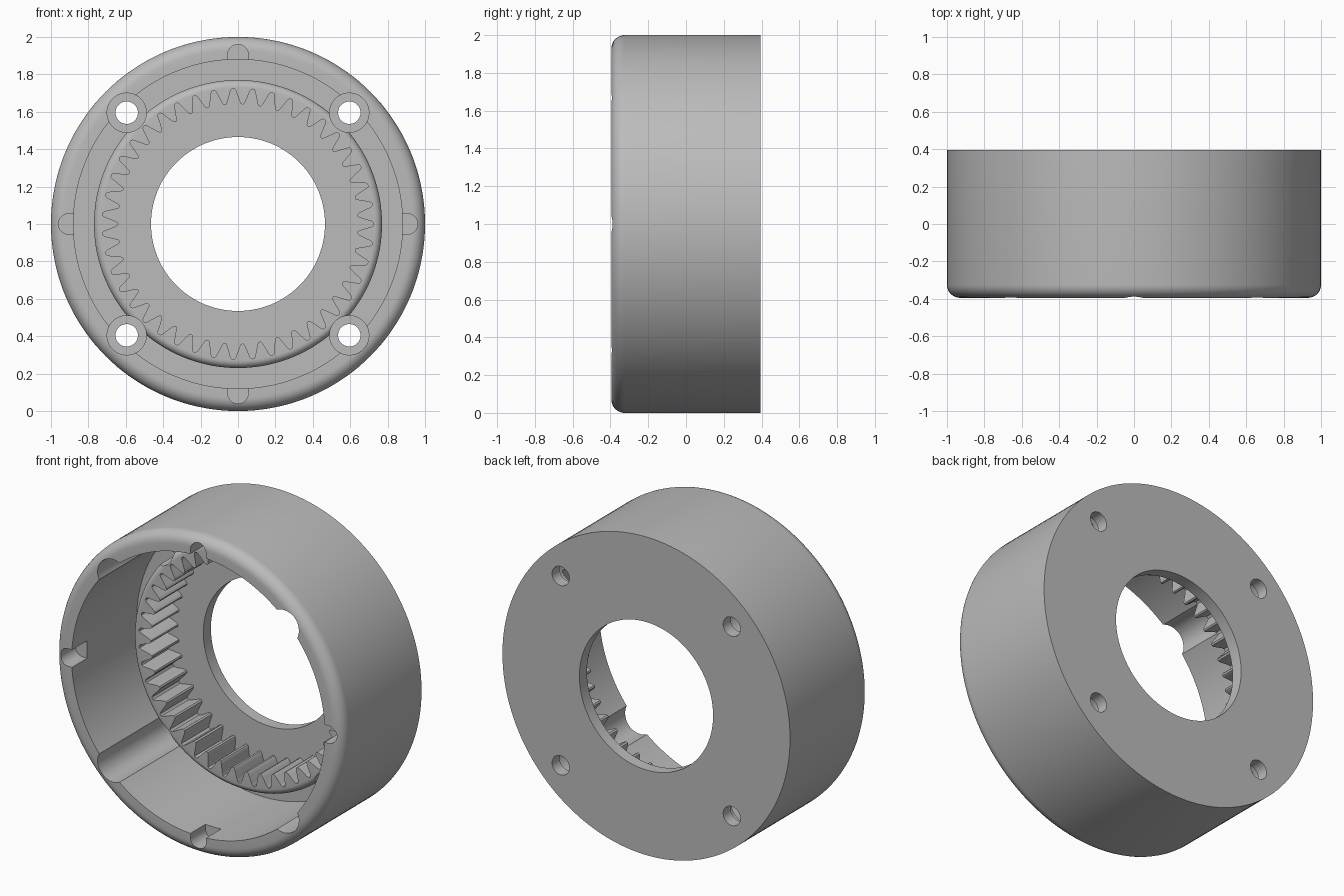
import bpy
import bmesh
from math import sin, cos, pi, radians
from mathutils import Vector

if "Cube" in bpy.data.objects:
    bpy.data.objects.remove(bpy.data.objects["Cube"], do_unlink=True)

FRONT, BACK = -0.395, 0.395
FLOOR = 0.32          # inner face of the back plate
RING = 0.05           # front face of the toothed ring
GROOVE = 0.25         # bottom of the groove around the toothed ring
TEETH = 43


def loft(bm, loops, closed=False):
    """Bridge equal loops of points; cap the ends unless the loops close up."""
    rows = [[bm.verts.new(p) for p in loop] for loop in loops]
    n = len(rows[0])
    pairs = list(zip(rows, rows[1:]))
    if closed:
        pairs.append((rows[-1], rows[0]))
    else:
        bm.faces.new(rows[0])
        bm.faces.new(rows[-1])
    for a, b in pairs:
        for i in range(n):
            j = (i + 1) % n
            bm.faces.new((a[i], a[j], b[j], b[i]))


def circle(r, y, segments, x=0.0, z=1.0):
    return [Vector((x + r * cos(2 * pi * i / segments), y,
                    z + r * sin(2 * pi * i / segments))) for i in range(segments)]


def fillet(cr, cy, radius, steps=8):
    """Quarter arc from facing outward to facing front."""
    return [(cr + radius * cos(t * pi / 2 / steps), cy - radius * sin(t * pi / 2 / steps))
            for t in range(steps + 1)]


def make_object(name, bm):
    bmesh.ops.recalc_face_normals(bm, faces=bm.faces)
    mesh = bpy.data.meshes.new(name)
    bm.to_mesh(mesh)
    bm.free()
    obj = bpy.data.objects.new(name, mesh)
    bpy.context.collection.objects.link(obj)
    return obj


# Turned body: rounded outer lip, bore, groove, raised ring and back plate
profile = [(1.0, BACK)] + fillet(0.93, FRONT + 0.07, 0.07)
profile += [(0.88, FRONT), (0.88, GROOVE), (0.77, GROOVE)]
profile += fillet(0.73, RING + 0.04, 0.04)
profile += [(0.465, RING), (0.465, BACK)]
bm = bmesh.new()
loft(bm, [circle(r, y, 144) for r, y in profile], closed=True)
housing = make_object("ring_gear_housing", bm)

cut = bmesh.new()

# Internal teeth: one pitch from the middle of a gap to the next
half = [(0.0, 0.725), (0.08, 0.723), (0.14, 0.713), (0.19, 0.697),
        (0.33, 0.658), (0.38, 0.647), (0.44, 0.641)]
pitch = half + [(0.5, 0.64)] + [(1 - f, r) for f, r in reversed(half[1:])]
outline = [((k + f) * 2 * pi / TEETH, r) for k in range(TEETH) for f, r in pitch]
loft(cut, [[Vector((r * cos(a), y, 1 + r * sin(a))) for a, r in outline]
           for y in (RING - 0.1, FLOOR)])

# Bolt holes with long counterbores
for sx in (-1, 1):
    for sz in (-1, 1):
        steps = [(0.105, FRONT - 0.1), (0.105, FLOOR), (0.06, FLOOR), (0.06, BACK + 0.1)]
        loft(cut, [circle(r, y, 40, sx * 0.595, 1 + sz * 0.595) for r, y in steps])

# Round-ended notches in the front lip
for k in range(4):
    d = Vector((cos(k * pi / 2), 0, sin(k * pi / 2)))
    s = Vector((-d.z, 0, d.x))
    u = [(0.84, -0.055)] + [(0.905 + 0.055 * cos(t * pi / 16), 0.055 * sin(t * pi / 16))
                            for t in range(-8, 9)] + [(0.84, 0.055)]
    loft(cut, [[d * a + s * b + Vector((0, y, 1)) for a, b in u]
               for y in (FRONT - 0.1, FRONT + 0.15)])

cutter = make_object("cutter", cut)
cutter.hide_render = True

# Apply the cut and discard the cutter
mod = housing.modifiers.new("cuts", 'BOOLEAN')
mod.operation = 'DIFFERENCE'
mod.solver = 'EXACT'
mod.object = cutter
bpy.context.view_layer.update()
deps = bpy.context.evaluated_depsgraph_get()
result = bpy.data.meshes.new_from_object(housing.evaluated_get(deps))
housing.modifiers.clear()
housing.data = result
bpy.data.objects.remove(cutter, do_unlink=True)

# Plain grey metal
grey = bpy.data.materials.new("grey_metal")
grey.use_nodes = True
colour = (0.5, 0.5, 0.5, 1)
grey.diffuse_color = colour
grey.node_tree.nodes["Principled BSDF"].inputs["Base Color"].default_value = colour
housing.data.materials.clear()
housing.data.materials.append(grey)

bpy.ops.object.select_all(action='DESELECT')
housing.select_set(True)
bpy.context.view_layer.objects.active = housing
bpy.ops.object.shade_smooth_by_angle(angle=radians(30))
